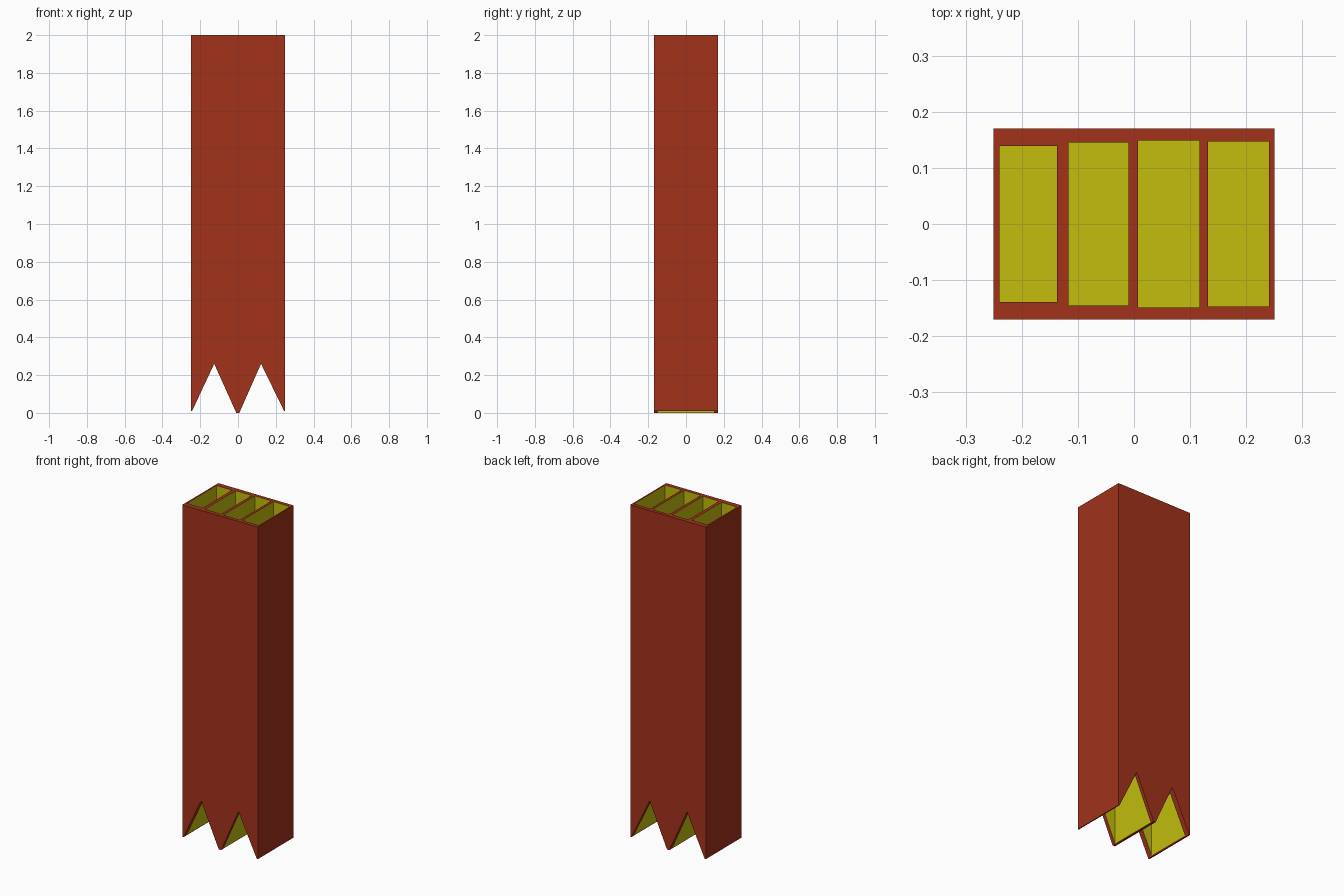
import bpy
import bmesh

if "Cube" in bpy.data.objects:
    bpy.data.objects.remove(bpy.data.objects["Cube"])


def material(name, color):
    mat = bpy.data.materials.new(name)
    mat.diffuse_color = color
    mat.use_nodes = True
    mat.node_tree.nodes["Principled BSDF"].inputs["Base Color"].default_value = mat.diffuse_color
    return mat


def make_object(name, bm, mats):
    bmesh.ops.recalc_face_normals(bm, faces=bm.faces)
    mesh = bpy.data.meshes.new(name)
    bm.to_mesh(mesh)
    bm.free()
    for m in mats:
        mesh.materials.append(m)
    ob = bpy.data.objects.new(name, mesh)
    bpy.context.collection.objects.link(ob)
    return ob


def add_box(bm, x0, x1, y0, y1, z0, z1):
    verts = bmesh.ops.create_cube(bm, size=1)["verts"]
    for v in verts:
        v.co.x = x1 if v.co.x > 0 else x0
        v.co.y = y1 if v.co.y > 0 else y0
        v.co.z = z1 if v.co.z > 0 else z0


mats = [material("brick_red", (0.36, 0.032, 0.011, 1)),
        material("flue_yellow", (0.54, 0.51, 0.004, 1))]

# Shaft: zigzag-footed profile extruded front to back
profile = [(-0.25, 2), (-0.25, 0.01), (-0.243, 0.01), (-0.126, 0.26),
           (-0.009, 0), (0.007, 0), (0.122, 0.26), (0.244, 0.01),
           (0.25, 0.01), (0.25, 2)]
bm = bmesh.new()
face = bm.faces.new([bm.verts.new((x, -0.17, z)) for x, z in profile])
ext = bmesh.ops.extrude_face_region(bm, geom=[face])["geom"]
bmesh.ops.translate(bm, vec=(0, 0.34, 0),
                    verts=[g for g in ext if isinstance(g, bmesh.types.BMVert)])
shaft = make_object("chimney_shaft", bm, mats)

# Four yellow flues, recessed from the top and from the zigzag foot
flues = [(-0.240, -0.137, 0.139), (-0.117, -0.010, 0.145),
         (0.007, 0.117, 0.149), (0.132, 0.241, 0.147)]
bm = bmesh.new()
for x0, x1, y in flues:
    add_box(bm, x0, x1, -y, y, 1.1, 2.1)
    add_box(bm, x0, x1, -y, y, -0.1, 0.9)
for f in bm.faces:
    f.material_index = 1
cutter = make_object("flue_cutter", bm, mats)
cutter.hide_render = True

mod = shaft.modifiers.new("flues", "BOOLEAN")
mod.operation = "DIFFERENCE"
mod.solver = "EXACT"
mod.object = cutter
bpy.context.view_layer.objects.active = shaft
bpy.ops.object.modifier_apply(modifier=mod.name)
bpy.data.objects.remove(cutter)
